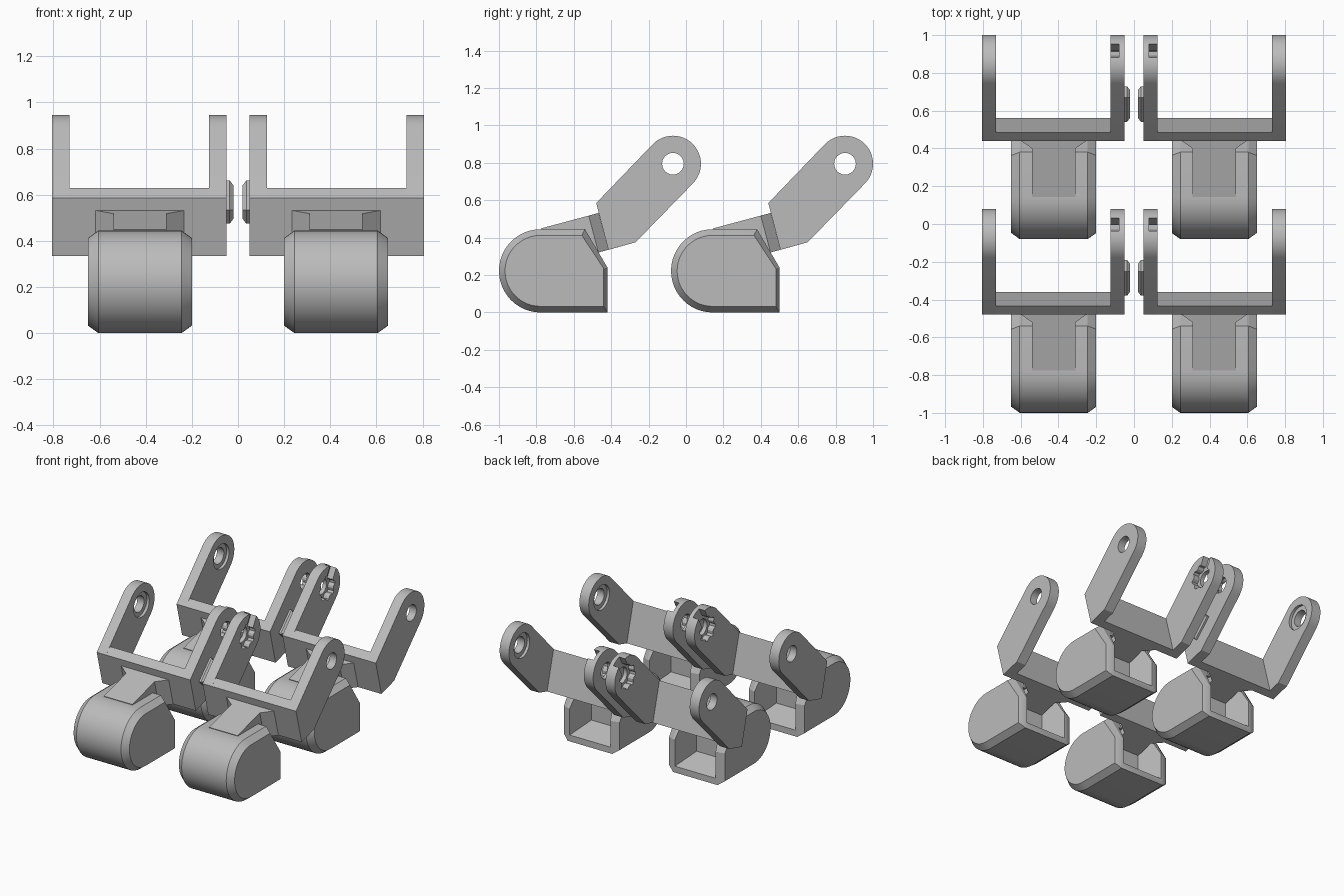
import bpy, bmesh
from math import sin, cos, pi, radians
from mathutils import Vector

if "Cube" in bpy.data.objects:
    bpy.data.objects.remove(bpy.data.objects["Cube"])

GREY = (0.5, 0.5, 0.5, 1)
grey = bpy.data.materials.new("matte grey")
grey.use_nodes = True
grey.diffuse_color = GREY
grey.node_tree.nodes["Principled BSDF"].inputs["Base Color"].default_value = GREY

PIVOT = (-0.07, 0.795)


def loft(name, rings):
    """Closed solid through equally long rings of points."""
    bm = bmesh.new()
    vs = [[bm.verts.new(p) for p in ring] for ring in rings]
    n = len(vs[0])
    for a, b in zip(vs, vs[1:]):
        for i in range(n):
            j = (i + 1) % n
            bm.faces.new((a[i], a[j], b[j], b[i]))
    bm.faces.new(vs[0])
    bm.faces.new(vs[-1])
    bmesh.ops.recalc_face_normals(bm, faces=bm.faces)
    mesh = bpy.data.meshes.new(name)
    bm.to_mesh(mesh)
    bm.free()
    mesh.materials.append(grey)
    ob = bpy.data.objects.new(name, mesh)
    bpy.context.collection.objects.link(ob)
    return ob


def prism(name, x0, x1, profile):
    return loft(name, [[(x, y, z) for y, z in profile] for x in (x0, x1)])


def arc(c, r, a0, a1, n):
    angles = [radians(a0 + (a1 - a0) * i / n) for i in range(n + 1)]
    return [(c[0] + r * cos(a), c[1] + r * sin(a)) for a in angles]


def oblong(c, length, width, angle):
    """Rectangle in the side plane, turned by angle."""
    u = Vector((cos(angle), sin(angle)))
    v = Vector((-u.y, u.x))
    return [tuple(Vector(c) + u * length * s / 2 + v * width * t / 2)
            for s, t in ((-1, -1), (1, -1), (1, 1), (-1, 1))]


def select(ob):
    bpy.ops.object.select_all(action='DESELECT')
    ob.select_set(True)
    bpy.context.view_layer.objects.active = ob


def cut(ob, cutter):
    mod = ob.modifiers.new("cut", 'BOOLEAN')
    mod.operation = 'DIFFERENCE'
    mod.solver = 'EXACT'
    mod.object = cutter
    select(ob)
    bpy.ops.object.modifier_apply(modifier=mod.name)
    bpy.data.objects.remove(cutter)


def finish(ob):
    """Smooth the curves, mirror to the other side and repeat behind."""
    select(ob)
    bpy.ops.object.shade_smooth_by_angle(angle=radians(25))
    mirror = ob.modifiers.new("mirror", 'MIRROR')
    mirror.use_mirror_merge = False
    row = ob.modifiers.new("row", 'ARRAY')
    row.count = 2
    row.use_relative_offset = False
    row.use_constant_offset = True
    row.constant_offset_displace = (0, 0.92, 0)


# Rounded foot with chamfered sides
centre = (-0.7775, 0.2225)
full = arc(centre, 0.2225, 270, 90, 24) + [(-0.54, 0.445), (-0.42, 0.24), (-0.42, 0)]
inset = arc(centre, 0.19, 270, 90, 24) + [(-0.557, 0.4125), (-0.44, 0.235), (-0.44, 0.0325)]
foot = loft("foot", [[(x, y, z) for y, z in p] for x, p in
                     ((0.2, inset), (0.245, full), (0.605, full), (0.65, inset))])


# Tapered pocket in the back of the foot
def pocket_ring(y, half, z0, z1):
    return [(0.425 + s * half, y, z) for s, z in ((-1, z0), (1, z0), (1, z1), (-1, z1))]


cut(foot, loft("pocket_cutter", [pocket_ring(-0.6, 0.115, 0.1, 0.36),
                                 pocket_ring(-0.4, 0.17, 0.04, 0.36)]))
finish(foot)

# Sloping neck that flares out where it meets the crossbar
back = Vector((-cos(pi / 12), -sin(pi / 12)))
rings = []
for dist, half in ((0, 0.192), (0.055, 0.115), (0.32, 0.115)):
    top = Vector((-0.467, 0.532)) + back * dist
    low = Vector((-0.415, 0.335)) + back * dist
    rings.append([(0.425 + s * half, p.x, p.y)
                  for s, p in ((-1, low), (1, low), (1, top), (-1, top))])
finish(loft("neck", rings))

# Crossbar and the two side arms
finish(prism("crossbar", 0.125, 0.73,
             [(-0.48, 0.585), (-0.435, 0.63), (-0.36, 0.35), (-0.415, 0.335)]))
arm = [(-0.27, 0.375)] + arc(PIVOT, 0.15, -45, 135, 24) + [(-0.48, 0.585), (-0.415, 0.335)]
hole = arc(PIVOT, 0.058, 0, 345, 23)

outer_arm = prism("outer_arm", 0.73, 0.805, arm)
cut(outer_arm, prism("hole_cutter", 0.7, 0.9, hole))
cut(outer_arm, prism("counterbore_cutter", 0.7, 0.75, arc(PIVOT, 0.09, 0, 345, 23)))
finish(outer_arm)

# Inner arm with a toothed socket, open through a slot at the tip
inner_arm = prism("inner_arm", 0.05, 0.125, arm)
cut(inner_arm, prism("hole_cutter", 0, 0.2, hole))
teeth = [(PIVOT[0] + r * cos(a), PIVOT[1] + r * sin(a))
         for i in range(32)
         for r, a in [(0.09 if i % 4 < 2 else 0.075, 2 * pi * i / 32)]]
cut(inner_arm, prism("socket_cutter", 0.08, 0.2, teeth))
slot_dir = radians(62)
slot_mid = (PIVOT[0] + 0.12 * cos(slot_dir), PIVOT[1] + 0.12 * sin(slot_dir))
cut(inner_arm, prism("slot_cutter", 0.08, 0.2, oblong(slot_mid, 0.2, 0.08, slot_dir)))
finish(inner_arm)

# Chamfered pad on the inner arm
pad_mid = (-0.285, 0.568)
finish(loft("arm_pad", [[(x, y, z) for y, z in oblong(pad_mid, l, w, pi / 4)]
                        for x, l, w in ((0.05, 0.18, 0.085), (0.036, 0.18, 0.085),
                                        (0.02, 0.15, 0.055))]))
